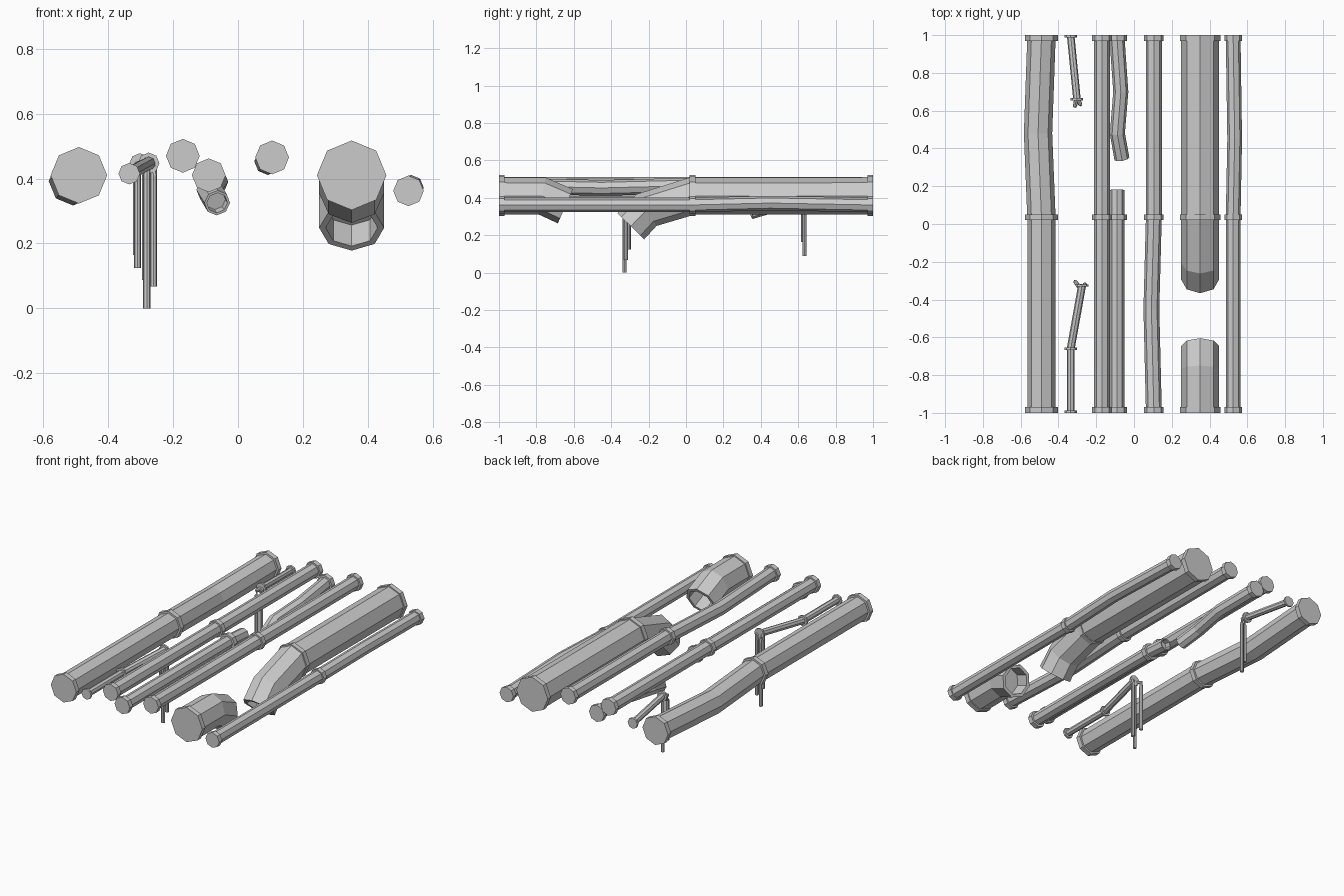
import bpy, bmesh, math
from mathutils import Vector

if "Cube" in bpy.data.objects:
    bpy.data.objects.remove(bpy.data.objects["Cube"], do_unlink=True)

SIDES = 8


def ring(bm, centre, axis, radius):
    """Octagon of vertices around a centre, facing along the axis."""
    ref = Vector((0, 0, 1)) if abs(axis.z) < 0.9 else Vector((0, 1, 0))
    side = axis.cross(ref).normalized()
    up = side.cross(axis).normalized()
    verts = []
    for i in range(SIDES):
        a = math.tau * i / SIDES
        verts.append(bm.verts.new(centre + radius * (math.cos(a) * side + math.sin(a) * up)))
    return verts


def bridge(bm, a, b):
    for i in range(SIDES):
        j = (i + 1) % SIDES
        bm.faces.new((a[i], a[j], b[j], b[i]))


def sweep(bm, points, radius, hollow_end=False):
    """Faceted tube along a path, with an optional torn-open far end."""
    pts = [Vector(p) for p in points]
    dirs = [(b - a).normalized() for a, b in zip(pts, pts[1:])]
    axes = [dirs[0]] + [(a + b).normalized() for a, b in zip(dirs, dirs[1:])] + [dirs[-1]]
    rings = [ring(bm, p, d, radius) for p, d in zip(pts, axes)]
    if hollow_end:
        inner = radius * 0.8
        rings.append(ring(bm, pts[-1], axes[-1], inner))
        rings.append(ring(bm, pts[-1] - dirs[-1] * radius * 0.9, axes[-1], inner))
    for a, b in zip(rings, rings[1:]):
        bridge(bm, a, b)
    bm.faces.new(rings[0])
    bm.faces.new(rings[-1])


def pipe(name, path, radius, flange=0, collars=(), hollow_end=False):
    """Pipe with collars given as (x, y, z) centres along y."""
    bm = bmesh.new()
    sweep(bm, path, radius, hollow_end)
    for c in collars:
        half = Vector((0, 0.015 if flange > 0.04 else 0.006, 0))
        sweep(bm, [Vector(c) - half, Vector(c) + half], flange)
    bmesh.ops.recalc_face_normals(bm, faces=bm.faces)
    mesh = bpy.data.meshes.new(name)
    bm.to_mesh(mesh)
    bm.free()
    obj = bpy.data.objects.new(name, mesh)
    bpy.context.collection.objects.link(obj)
    return obj


FRONT, MID, BACK = -0.985, 0.035, 0.985


def full_pipe(name, x, z, radius, flange, bend=None):
    """Unbroken pipe with three collars and an optional dented point."""
    path = [(x, FRONT, z), (x, MID, z), (x, BACK, z)]
    collars = list(path)
    if bend:
        path = sorted(path + [bend], key=lambda p: p[1])
    pipe(name, path, radius, flange, collars)


# Unbroken pipes
full_pipe("wide_bent_pipe", -0.49, 0.41, 0.075, 0.087, (-0.508, 0.48, 0.392))
full_pipe("straight_pipe", -0.17, 0.47, 0.042, 0.052)
full_pipe("bent_pipe", 0.105, 0.465, 0.042, 0.052, (0.092, -0.45, 0.453))
full_pipe("edge_pipe", 0.525, 0.362, 0.039, 0.047, (0.533, 0.45, 0.372))

# Large broken pipe
x, z = 0.35, 0.41
pipe("large_pipe_back", [(x, BACK, z), (x, MID, z), (x, -0.21, 0.335), (x, -0.295, 0.248)],
     0.1, 0.107, [(x, BACK, z), (x, MID, z)], True)
pipe("large_pipe_front", [(x, FRONT, z), (x, -0.77, z), (x, -0.645, 0.355)],
     0.1, 0.107, [(x, FRONT, z)], True)

# Small broken pipe
x = -0.09
pipe("small_pipe_front", [(x, FRONT, z), (x, MID, z), (x, 0.18, 0.4)],
     0.039, 0.052, [(x, FRONT, z), (x, MID, z)], True)
pipe("small_pipe_back", [(x, BACK, z), (-0.07, 0.7, 0.39), (-0.088, 0.48, 0.365), (-0.064, 0.345, 0.325)],
     0.04, 0.052, [(x, BACK, z)], True)

# Thin conduit, torn in two
x, z = -0.335, 0.415
tip = (-0.275, -0.325, 0.447)
pipe("conduit_front", [(x, FRONT - 0.009, z), (x, -0.66, z), tip],
     0.021, 0.033, [(x, FRONT - 0.009, z), (x, -0.66, z), tip])
tip = (-0.302, 0.66, 0.445)
pipe("conduit_back", [(x, BACK + 0.009, z), tip],
     0.02, 0.033, [(x, BACK + 0.009, z), tip])

# Wires hanging from the torn conduit ends: x, y, bottom, start y
wires = [(-0.281, -0.328, 0.0, -0.35), (-0.31, -0.306, 0.125, -0.35), (-0.26, -0.32, 0.068, -0.35),
         (-0.285, 0.634, 0.088, 0.68), (-0.312, 0.626, 0.165, 0.68)]
for n, (wx, wy, bottom, start) in enumerate(wires):
    sx = -0.28 if start < 0 else -0.303
    pipe(f"hanging_wire_{n + 1}",
         [(sx, start, 0.447), (wx, wy, 0.44), (wx, wy, 0.41), (wx, wy, bottom)], 0.011)
